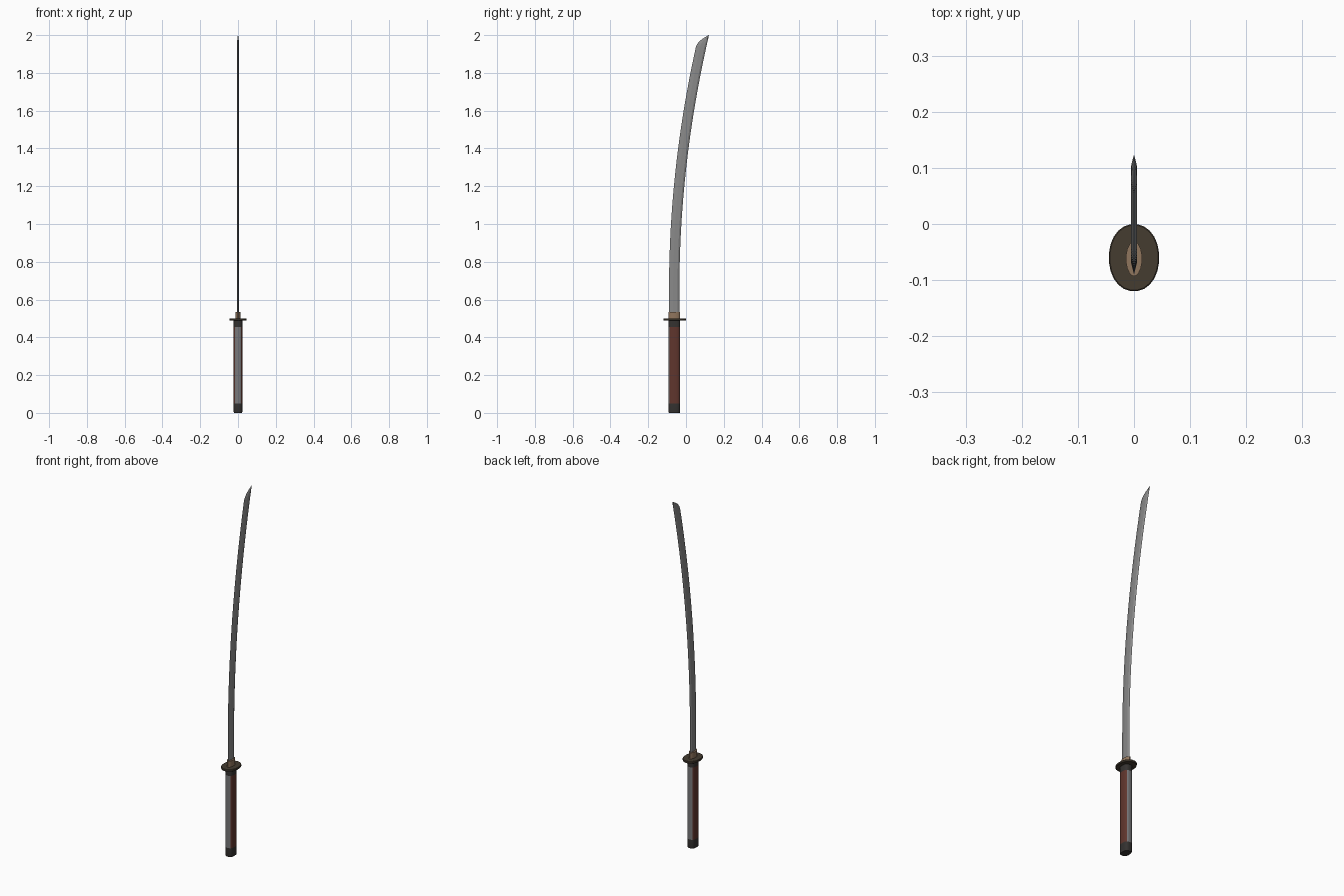
import bpy, bmesh, math

if "Cube" in bpy.data.objects:
    bpy.data.objects.remove(bpy.data.objects["Cube"])

def mat(name, c):
    m = bpy.data.materials.new(name)
    m.diffuse_color = (*c, 1)
    m.use_nodes = True
    m.node_tree.nodes["Principled BSDF"].inputs["Base Color"].default_value = m.diffuse_color
    return m

STEEL = mat("blade steel", (0.25, 0.25, 0.25))
GRIP = mat("grip grey", (0.19, 0.19, 0.195))
RUST = mat("rust inlay", (0.115, 0.036, 0.026))
DARK = mat("dark end", (0.035, 0.032, 0.03))
IRON = mat("guard iron", (0.058, 0.045, 0.03))
BRONZE = mat("collar bronze", (0.28, 0.18, 0.11))

CY = -0.062  # centre line of the hilt

def loft(name, rings, mats, rule=None, smooth=None):
    """Skin a stack of closed rings and cap both ends."""
    bm = bmesh.new()
    vs = [[bm.verts.new(p) for p in r] for r in rings]
    n = len(rings[0])
    for a, b in zip(vs, vs[1:]):
        for i in range(n):
            j = (i + 1) % n
            bm.faces.new((a[i], a[j], b[j], b[i]))
    bm.faces.new(vs[0][::-1])
    bm.faces.new(vs[-1])
    bmesh.ops.recalc_face_normals(bm, faces=bm.faces)
    if rule:
        for f in bm.faces:
            f.material_index = rule(f.calc_center_median(), f.normal)
    me = bpy.data.meshes.new(name)
    bm.to_mesh(me)
    bm.free()
    for m in mats:
        me.materials.append(m)
    ob = bpy.data.objects.new(name, me)
    bpy.context.collection.objects.link(ob)
    if smooth:
        bpy.context.view_layer.objects.active = ob
        ob.select_set(True)
        bpy.ops.object.shade_smooth_by_angle(angle=math.radians(smooth))
        ob.select_set(False)
    return ob

def oval(rx, ry, z, n=20, p=2.0, cy=CY):
    """Superellipse ring; p above 2 gives a boxier outline."""
    out = []
    for i in range(n):
        a = 2 * math.pi * (i + 0.5) / n
        c, s = math.cos(a), math.sin(a)
        out.append((rx * math.copysign(abs(c) ** (2 / p), c),
                    cy + ry * math.copysign(abs(s) ** (2 / p), s), z))
    return out

# Blade: edge on the convex -y side, bevelled spine on +y
def bend(z):
    return 0.086 * max(z - 0.65, 0) ** 2

def blade_ring(z):
    spine = -0.035 + bend(z)
    edge = -0.09 + bend(z)
    t = 0.0055
    if z > 1.94:  # curved point
        k = (z - 1.94) / 0.06
        edge += (spine - edge) * (0.15 * k + 0.85 * k ** 2.2) * 0.99
        t *= 1 - 0.9 * k ** 2
    w = spine - edge
    return [(0, edge, z), (t, edge + 0.4 * w, z), (t, edge + 0.82 * w, z),
            (0, spine, z), (-t, edge + 0.82 * w, z), (-t, edge + 0.4 * w, z)]

zs = [0.49 + 1.45 * i / 24 for i in range(25)] + [1.955, 1.97, 1.98, 1.99, 2.0]
loft("blade", [blade_ring(z) for z in zs], [STEEL])

# Collar at the blade root
loft("blade_collar", [oval(0.0145, 0.031, z, 16) for z in (0.495, 0.535)], [BRONZE], smooth=40)

# Oval hand guard with softened rim
loft("hand_guard", [oval(rx, ry, z, 24, 2.1, -0.06) for rx, ry, z in
     ((0.043, 0.058, 0.489), (0.045, 0.06, 0.491), (0.045, 0.06, 0.499), (0.043, 0.058, 0.501))],
     [IRON], smooth=40)

# Handle: grey front and back, rust inlays on the sides, dark ends
def handle_colour(c, n):
    if c.z < 0.05 or c.z > 0.455:
        return 2
    return 1 if abs(n.x) > 0.75 else 0

levels = [(0.94, 0.0), (1, 0.006), (1, 0.05), (1, 0.25), (1, 0.455), (1, 0.49)]
loft("handle", [oval(0.023 * s, 0.031 * s, z, 24, 3.0) for s, z in levels],
     [GRIP, RUST, DARK], handle_colour, smooth=40)
